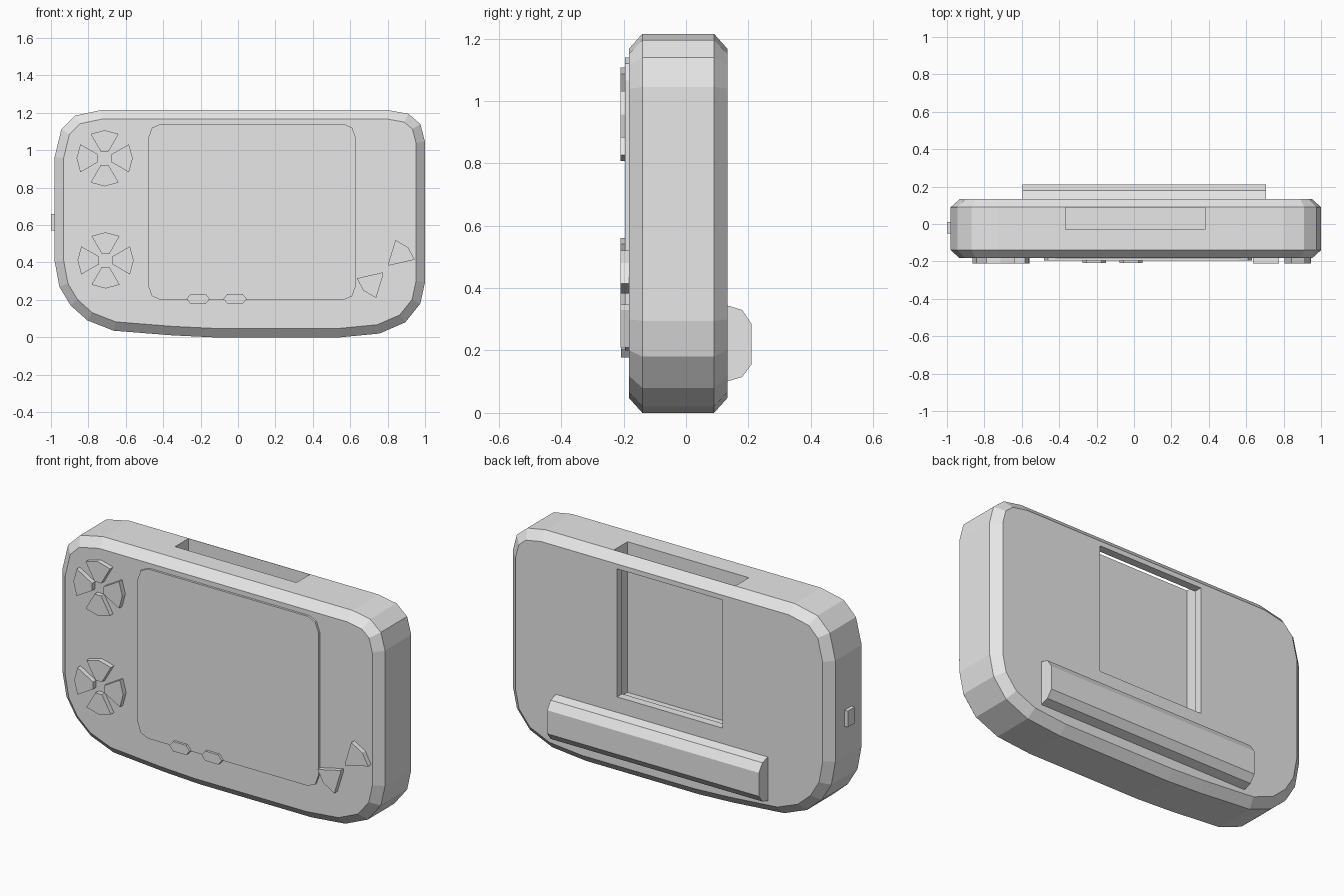
import bpy
import bmesh
from mathutils import Matrix, Vector

cube = bpy.data.objects.get("Cube")
if cube:
    bpy.data.objects.remove(cube, do_unlink=True)

grey = bpy.data.materials.new("plain grey")
grey.use_nodes = True
grey.diffuse_color = (0.8, 0.8, 0.8, 1)
for node in grey.node_tree.nodes:
    if node.type == "BSDF_PRINCIPLED":
        node.inputs["Base Color"].default_value = (0.8, 0.8, 0.8, 1)


def prism(name, outline, start, end, axis="Y", rim=None):
    """Extrude a flat outline along an axis; rim=(width, depth) chamfers both caps."""
    bm = bmesh.new()
    if axis == "Y":
        verts = [bm.verts.new((a, start, b)) for a, b in outline]
        move = Vector((0, end - start, 0))
    else:
        verts = [bm.verts.new((start, a, b)) for a, b in outline]
        move = Vector((end - start, 0, 0))
    cap = bm.faces.new(verts)
    result = bmesh.ops.extrude_face_region(bm, geom=[cap], use_keep_orig=True)
    moved = [g for g in result["geom"] if isinstance(g, bmesh.types.BMVert)]
    bmesh.ops.translate(bm, verts=moved, vec=move)
    bmesh.ops.recalc_face_normals(bm, faces=bm.faces[:])
    if rim:
        caps = [f for f in bm.faces if len(f.verts) == len(outline)]
        bmesh.ops.inset_individual(bm, faces=caps, thickness=rim[0],
                                   depth=rim[1], use_even_offset=True)
    mesh = bpy.data.meshes.new(name)
    bm.to_mesh(mesh)
    bm.free()
    mesh.materials.append(grey)
    obj = bpy.data.objects.new(name, mesh)
    bpy.context.collection.objects.link(obj)
    return obj


def rectangle(x0, x1, z0, z1):
    return [(x0, z0), (x1, z0), (x1, z1), (x0, z1)]


def cut(target, cutter):
    """Subtract a cutter from the target and discard the cutter."""
    cutter.hide_render = True
    mod = target.modifiers.new("cut", "BOOLEAN")
    mod.operation = "DIFFERENCE"
    mod.solver = "EXACT"
    mod.object = cutter
    bpy.ops.object.select_all(action="DESELECT")
    bpy.context.view_layer.objects.active = target
    target.select_set(True)
    bpy.ops.object.modifier_apply(modifier=mod.name)
    bpy.data.objects.remove(cutter, do_unlink=True)


# Chamfered body
body_outline = [
    (-0.73, 1.215), (0.80, 1.215), (0.91, 1.195), (0.975, 1.14), (1.0, 1.045),
    (1.0, 0.295), (0.975, 0.18), (0.895, 0.08), (0.757, 0.02), (0.55, 0.0),
    (-0.14, 0.0), (-0.35, 0.01), (-0.665, 0.035), (-0.805, 0.09),
    (-0.895, 0.17), (-0.955, 0.27), (-0.98, 0.405), (-0.98, 0.965),
    (-0.945, 1.11), (-0.87, 1.185)]
body = prism("body", body_outline, -0.14, 0.09, rim=(0.048, 0.043))

# Slot open at the top, joined to a window in the back
cut(body, prism("slot_cutter", rectangle(-0.365, 0.38, 0.38, 1.4), -0.03, 0.088))
cut(body, prism("window_cutter", rectangle(-0.316, 0.33, 0.43, 1.14), 0.02, 0.3))

# Screen plate with clipped corners
cx, cz, hw, hh = 0.075, 0.67, 0.555, 0.47
corner = [(hw, hh - 0.075), (hw - 0.02, hh - 0.02), (hw - 0.065, hh)]
screen_outline = []
for sx, sz in ((1, 1), (-1, 1), (-1, -1), (1, -1)):
    points = corner if sx * sz > 0 else corner[::-1]
    screen_outline += [(cx + sx * x, cz + sz * z) for x, z in points]
prism("screen", screen_outline, -0.18, -0.195)

# Two clusters of four fan-shaped direction keys
petal = [(-0.02, 0.035), (-0.075, 0.13), (0, 0.15), (0.075, 0.13), (0.02, 0.035)]
for label, px, pz in (("upper", -0.713, 0.957), ("lower", -0.708, 0.411)):
    for i, side in enumerate(("top", "left", "bottom", "right")):
        turn = Matrix.Rotation(i * 1.570796, 2)
        points = [turn @ Vector(p) + Vector((px, pz)) for p in petal]
        prism(f"{label}_key_{side}", points, -0.18, -0.21)

# Pair of opposed action buttons
fan = [(0.015, 0.018), (0.015, 0.035), (0.052, 0.155), (0.12, 0.115), (0.155, 0.05)]
for label, s in (("upper", 1), ("lower", -1)):
    prism(f"{label}_action_button", [(0.79 + s * x, 0.365 + s * z) for x, z in fan],
          -0.18, -0.21)

# Small hexagonal menu buttons
hexagon = [(-0.062, 0), (-0.04, 0.027), (0.04, 0.027),
           (0.062, 0), (0.04, -0.027), (-0.04, -0.027)]
for label, bx in (("first", -0.213), ("second", -0.016)):
    prism(f"{label}_menu_button", [(bx + x, 0.205 + z) for x, z in hexagon],
          -0.18, -0.208)

# Rounded grip bar along the lower back
bar_profile = [(0.12, 0.345), (0.13, 0.345), (0.18, 0.33), (0.21, 0.285),
               (0.21, 0.155), (0.18, 0.115), (0.13, 0.1), (0.12, 0.1)]
prism("back_grip_bar", bar_profile, -0.595, 0.705, axis="X")

# Side switch
prism("side_switch", rectangle(-1.0, -0.96, 0.57, 0.66), -0.05, 0.01)
